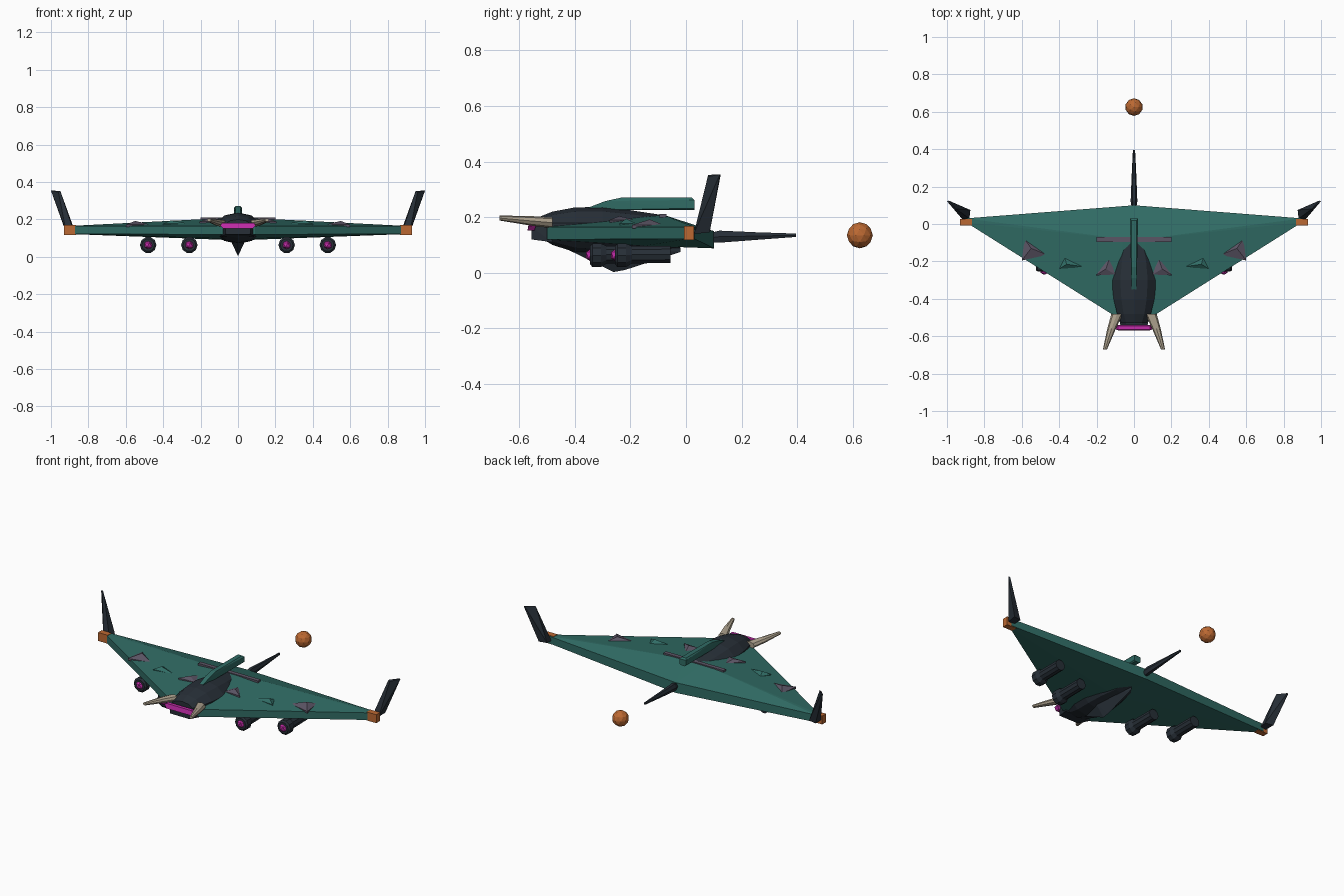
import bpy, bmesh, math
from mathutils import Vector

cube = bpy.data.objects.get("Cube")
if cube:
    bpy.data.objects.remove(cube, do_unlink=True)


def material(name, rgb):
    m = bpy.data.materials.new(name)
    m.use_nodes = True
    m.diffuse_color = (*rgb, 1)
    m.node_tree.nodes["Principled BSDF"].inputs["Base Color"].default_value = (*rgb, 1)
    return m


GREEN = material("teal_green", (0.03, 0.15, 0.13))
DARK = material("dark_slate", (0.02, 0.028, 0.038))
GREY = material("mauve_grey", (0.105, 0.09, 0.13))
ORANGE = material("burnt_orange", (0.5, 0.14, 0.032))
BONE = material("bone", (0.42, 0.36, 0.27))
GLOW = material("magenta", (0.55, 0.025, 0.4))


def finish(name, bm, mat):
    bmesh.ops.recalc_face_normals(bm, faces=bm.faces)
    mesh = bpy.data.meshes.new(name)
    bm.to_mesh(mesh)
    bm.free()
    mesh.materials.append(mat)
    bpy.context.collection.objects.link(bpy.data.objects.new(name, mesh))


def hull(name, points, mat):
    """Convex solid around a few corner points."""
    bm = bmesh.new()
    for p in points:
        bm.verts.new(p)
    bmesh.ops.convex_hull(bm, input=bm.verts)
    bmesh.ops.delete(bm, geom=[v for v in bm.verts if not v.link_faces], context='VERTS')
    finish(name, bm, mat)


def box(name, lo, hi, mat):
    hull(name, [(x, y, z) for x in (lo[0], hi[0])
                for y in (lo[1], hi[1]) for z in (lo[2], hi[2])], mat)


def loft(name, rings, sides, mat, turn=0.0):
    """Skin rings (x, y, z, half width, half height) along y."""
    bm = bmesh.new()
    loops = []
    for x, y, z, rx, rz in rings:
        angles = [turn + math.tau * i / sides for i in range(sides)]
        loops.append([bm.verts.new((x + rx * math.cos(a), y, z + rz * math.sin(a)))
                      for a in angles])
    for a, b in zip(loops, loops[1:]):
        for i in range(sides):
            j = (i + 1) % sides
            bm.faces.new((a[i], a[j], b[j], b[i]))
    bm.faces.new(loops[0])
    bm.faces.new(loops[-1])
    finish(name, bm, mat)


def ball(name, centre, radius, mat, detail=2):
    bm = bmesh.new()
    bmesh.ops.create_icosphere(bm, subdivisions=detail, radius=radius)
    bmesh.ops.translate(bm, verts=bm.verts, vec=Vector(centre))
    finish(name, bm, mat)


# Flying wing
wing = [(0, 0.10, 0.15), (0, 0.10, 0.088)]
for s in (-1, 1):
    wing += [(s * x, y, z) for x, y, z in [
        (0.09, -0.50, 0.165), (0.09, -0.50, 0.12),
        (0.90, 0.01, 0.165), (0.90, 0.01, 0.122),
        (0.90, 0.03, 0.165), (0.90, 0.03, 0.122),
        (0.06, -0.08, 0.208), (0.06, -0.15, 0.097)]]
hull("wing", wing, GREEN)

# Fuselage, keel and head
loft("fuselage", [
    (0, -0.53, 0.165, 0.07, 0.035), (0, -0.48, 0.16, 0.095, 0.06),
    (0, -0.40, 0.155, 0.115, 0.08), (0, -0.30, 0.153, 0.125, 0.084),
    (0, -0.20, 0.15, 0.11, 0.075), (0, -0.10, 0.145, 0.08, 0.065),
    (0, -0.02, 0.14, 0.065, 0.048), (0, 0.03, 0.14, 0.03, 0.025)], 10, DARK, math.pi / 2)
hull("keel", [
    (0, -0.50, 0.12), (0, -0.26, 0.003), (0, -0.22, 0.01), (0, -0.02, 0.075),
    (-0.04, -0.28, 0.09), (0.04, -0.28, 0.09), (0, -0.02, 0.09)], DARK)
hull("head", [(s * x, y, z) for s in (-1, 1) for x, y, z in [
    (0.085, -0.48, 0.11), (0.085, -0.48, 0.17),
    (0.065, -0.555, 0.12), (0.07, -0.555, 0.165)]], DARK)
hull("visor", [(s * x, y, z) for s in (-1, 1) for x, y, z in [
    (0.08, -0.57, 0.152), (0.095, -0.565, 0.168), (0.085, -0.565, 0.18),
    (0.08, -0.545, 0.152), (0.095, -0.54, 0.168), (0.085, -0.545, 0.18)]], GLOW)

# Dorsal beam
hull("dorsal_beam", [(s * x, y, z) for s in (-1, 1) for x, y, z in [
    (0.012, -0.35, 0.225), (0.012, -0.35, 0.235), (0.015, -0.29, 0.258),
    (0.014, -0.23, 0.271), (0.014, 0.02, 0.271), (0.022, 0.03, 0.262),
    (0.022, 0.03, 0.232), (0.014, 0.03, 0.225)]], GREEN)

# Tail spike and trailing orb
loft("tail_spike", [
    (0, 0.04, 0.12, 0.004, 0.012), (0, 0.12, 0.13, 0.018, 0.025),
    (0, 0.25, 0.132, 0.013, 0.016), (0, 0.395, 0.135, 0.006, 0.007)], 6, DARK)
ball("orb", (0, 0.625, 0.135), 0.047, ORANGE)

# Crossbar over the back
box("crossbar", (-0.2, -0.095, 0.19), (0.2, -0.07, 0.211), GREY)

for s, side in ((-1, "right"), (1, "left")):
    # Horns
    loft(side + "_horn", [
        (s * 0.09, -0.48, 0.18, 0.031, 0.02), (s * 0.12, -0.56, 0.187, 0.023, 0.017),
        (s * 0.155, -0.67, 0.197, 0.011, 0.009)], 8, BONE)

    # Wing tip caps and canted fins
    box(side + "_tip_cap", (s * 0.865, -0.008, 0.118), (s * 0.93, 0.028, 0.169), ORANGE)
    hull(side + "_fin", [(s * x, y, z) for x, y, z in [
        (0.88, 0.028, 0.14), (0.92, 0.028, 0.14), (0.875, 0.075, 0.145), (0.925, 0.085, 0.145),
        (0.95, 0.08, 0.352), (0.96, 0.078, 0.345), (0.99, 0.125, 0.354), (1.0, 0.122, 0.354)]], DARK)

    # Engine pods with glowing intakes
    for place, x, front, back in (("inner", 0.26, -0.345, -0.14), ("outer", 0.48, -0.255, -0.055)):
        label = side + "_" + place
        loft(label + "_pod", [
            (s * x, front, 0.063, 0.034, 0.034), (s * x, front + 0.008, 0.063, 0.044, 0.044),
            (s * x, front + 0.04, 0.063, 0.044, 0.044), (s * x, front + 0.06, 0.065, 0.033, 0.033),
            (s * x, back, 0.066, 0.032, 0.032)], 10, DARK)
        ball(label + "_intake", (s * x, front + 0.008, 0.063), 0.026, GLOW, 1)

    # Raised scales on the wing: three base corners and a peak
    scales = [
        ("outer_scale", GREY, 0.16, 0.192,
         [(0.60, -0.195), (0.585, -0.08), (0.465, -0.165), (0.55, -0.13)]),
        ("inner_scale", GREY, 0.178, 0.204,
         [(0.10, -0.27), (0.205, -0.275), (0.13, -0.18), (0.15, -0.24)]),
        ("middle_scale", GREEN, 0.165, 0.195,
         [(0.26, -0.23), (0.40, -0.24), (0.37, -0.18), (0.36, -0.215)])]
    for label, mat, low, high, pts in scales:
        hull(side + "_" + label,
             [(s * x, y, high if i == 3 else low + 0.012) for i, (x, y) in enumerate(pts)]
             + [(s * x, y, low) for x, y in pts[:3]], mat)
